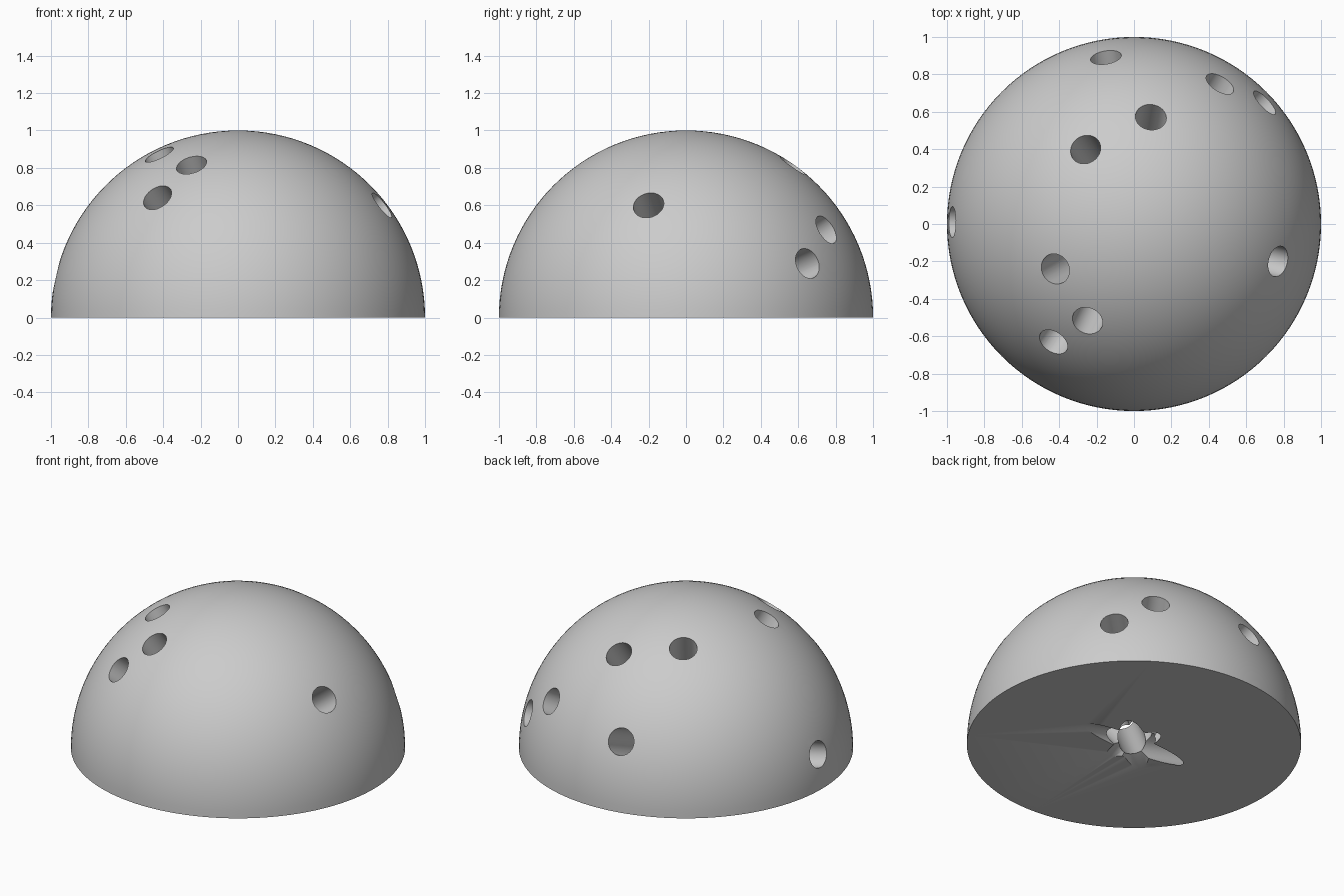
import bpy
import bmesh
from mathutils import Vector

cube = bpy.data.objects.get("Cube")
if cube:
    bpy.data.objects.remove(cube, do_unlink=True)

HOLE_RADIUS = 0.083

# Axis of each bore, from the base centre outwards
BORES = [
    (-0.15, 0.89, 0.42), (0.46, 0.75, 0.47), (0.70, 0.65, 0.29),
    (0.09, 0.57, 0.81), (-0.26, 0.40, 0.88), (-0.97, 0.01, 0.22),
    (-0.42, -0.24, 0.87), (-0.25, -0.52, 0.82), (-0.43, -0.63, 0.64),
    (0.77, -0.20, 0.60),
]

# One plain grey
grey = bpy.data.materials.new("plain_grey")
grey.use_nodes = True
colour = (0.6, 0.6, 0.6, 1.0)
grey.diffuse_color = colour
grey.node_tree.nodes["Principled BSDF"].inputs["Base Color"].default_value = colour

# Solid half ball: a sphere cut at the base and capped
bm = bmesh.new()
bmesh.ops.create_uvsphere(bm, u_segments=128, v_segments=64, radius=1)
cut = bmesh.ops.bisect_plane(bm, geom=bm.verts[:] + bm.edges[:] + bm.faces[:], dist=1e-5,
                             plane_co=(0, 0, 0), plane_no=(0, 0, 1), clear_inner=True)
rim = [e for e in bm.edges if e.is_boundary]
bmesh.ops.contextual_create(bm, geom=rim)
bmesh.ops.recalc_face_normals(bm, faces=bm.faces[:])
mesh = bpy.data.meshes.new("dome")
bm.to_mesh(mesh)
bm.free()
mesh.materials.append(grey)
dome = bpy.data.objects.new("dome", mesh)
bpy.context.collection.objects.link(dome)
bpy.ops.object.select_all(action='DESELECT')


def drill(axis):
    """Bore a round hole straight through the dome and its base centre."""
    bpy.ops.mesh.primitive_cylinder_add(
        vertices=64, radius=HOLE_RADIUS, depth=2.4,
        rotation=Vector(axis).to_track_quat('Z', 'Y').to_euler())
    cutter = bpy.context.object
    cutter.name = "bore_cutter"
    cutter.hide_render = True
    cutter.data.materials.append(grey)
    bpy.context.view_layer.objects.active = dome
    mod = dome.modifiers.new("bore", 'BOOLEAN')
    mod.operation = 'DIFFERENCE'
    mod.solver = 'EXACT'
    mod.object = cutter
    bpy.ops.object.modifier_apply(modifier=mod.name)
    bpy.data.objects.remove(cutter, do_unlink=True)


for bore in BORES:
    drill(bore)

# Smooth surfaces with crisp hole rims and base edge
bpy.ops.object.select_all(action='DESELECT')
dome.select_set(True)
bpy.context.view_layer.objects.active = dome
bpy.ops.object.shade_smooth_by_angle(angle=0.6)
